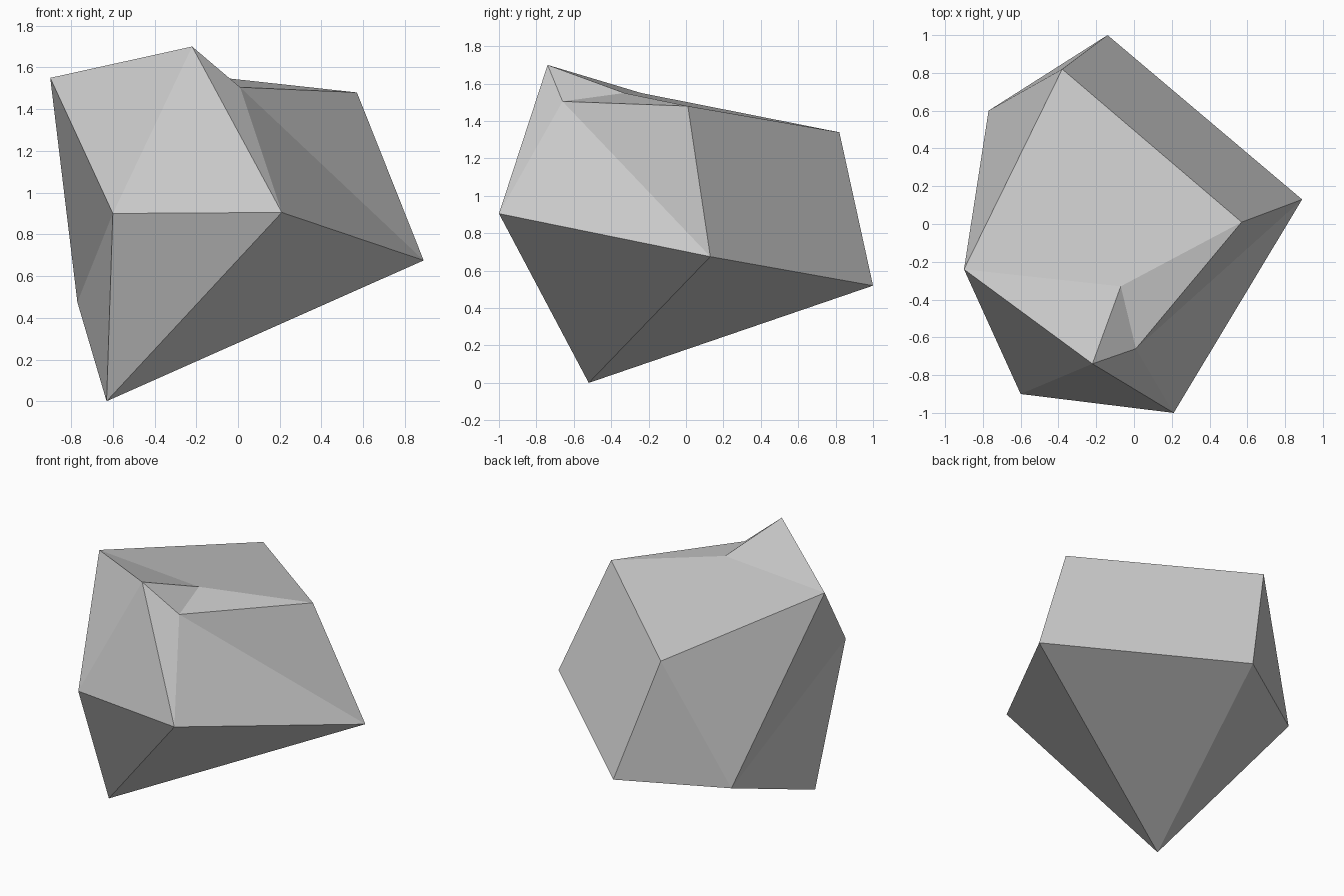
import bpy
import bmesh

cube = bpy.data.objects.get("Cube")
if cube:
    bpy.data.objects.remove(cube)

# Plain grey stone
stone = bpy.data.materials.new("grey stone")
stone.use_nodes = True
grey = (0.6, 0.6, 0.6, 1)
stone.diffuse_color = grey
stone.node_tree.nodes["Principled BSDF"].inputs["Base Color"].default_value = grey

# Corners of the chipped boulder
corners = {
    "tip": (-0.63, -0.52, 0),
    # lower ring
    "low_back": (-0.14, 1, 0.52),
    "low_side": (-0.77, 0.6, 0.475),
    "low_front": (-0.6, -0.9, 0.9),
    "nose": (0.21, -1, 0.905),
    "low_right": (0.89, 0.13, 0.675),
    # upper ring
    "top_back": (-0.38, 0.82, 1.34),
    "top_side": (-0.9, -0.24, 1.55),
    "peak": (-0.22, -0.74, 1.7),
    "chip": (0.01, -0.66, 1.505),
    "top_right": (0.57, 0.01, 1.48),
    # inner corner of the notch
    "notch": (-0.07, -0.33, 1.55),
}

bm = bmesh.new()
vert = {name: bm.verts.new(co) for name, co in corners.items()}


def face(*names):
    bm.faces.new([vert[n] for n in names])


# Underside: a fan from the tip to the lower ring
ring = ["low_back", "low_side", "low_front", "nose", "low_right"]
for a, b in zip(ring, ring[1:] + ring[:1]):
    face("tip", a, b)

# Top with its notch
face("top_back", "top_side", "notch", "top_right")
face("top_side", "peak", "notch")
face("peak", "chip", "notch")
face("chip", "top_right", "notch")

# Side facets
face("top_side", "low_front", "peak")
face("low_front", "nose", "peak")
face("peak", "nose", "chip")
face("nose", "low_right", "chip")
face("chip", "low_right", "top_right")
face("top_right", "low_right", "low_back", "top_back")
face("top_back", "low_back", "low_side")
face("top_back", "low_side", "top_side")
face("top_side", "low_side", "low_front")

bmesh.ops.recalc_face_normals(bm, faces=bm.faces[:])
mesh = bpy.data.meshes.new("boulder")
bm.to_mesh(mesh)
bm.free()
mesh.materials.append(stone)
boulder = bpy.data.objects.new("boulder", mesh)
bpy.context.collection.objects.link(boulder)
